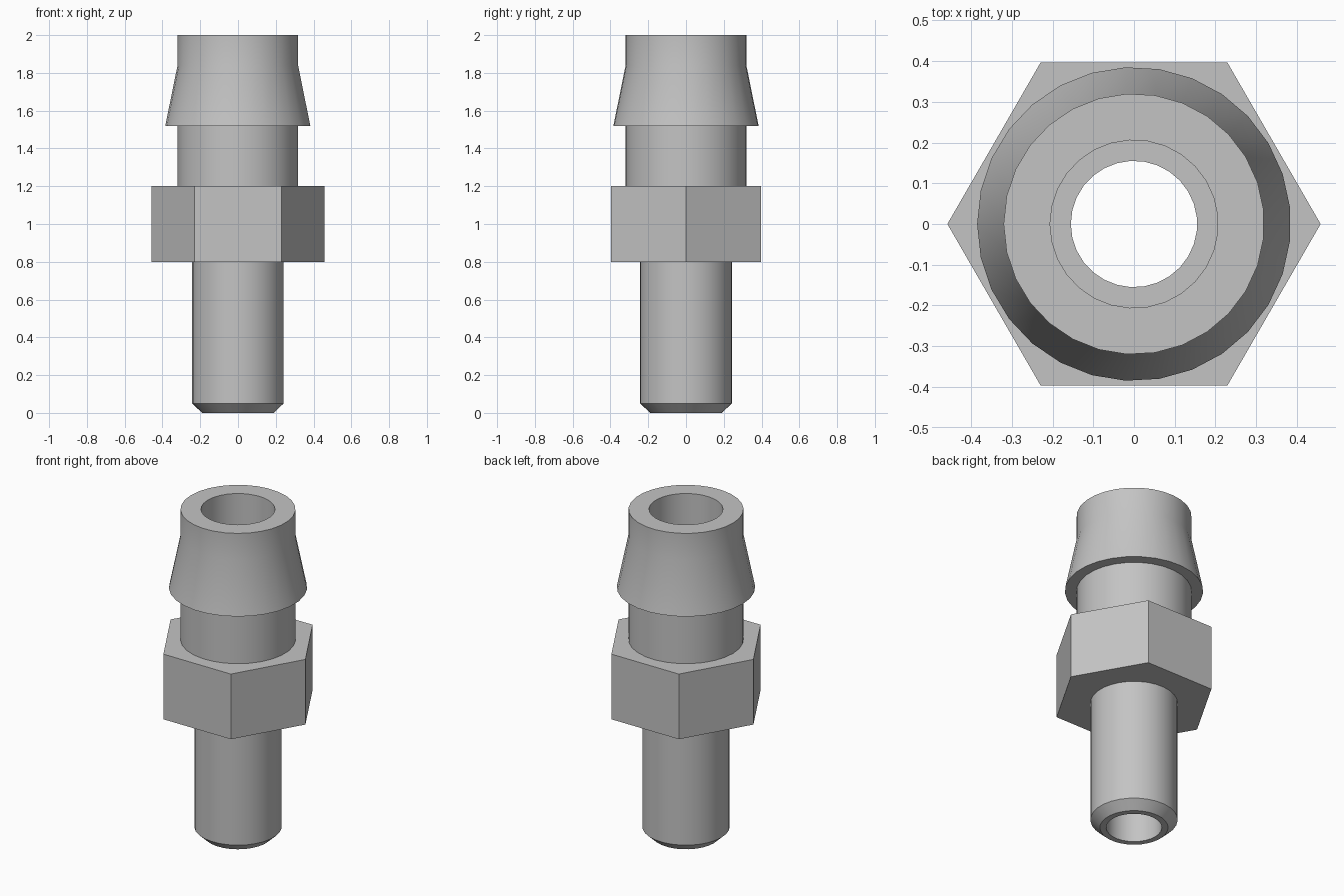
import bpy, bmesh, math

SIDES = 29          # facets of every round section
HEX_RADIUS = 0.458  # corner radius of the wrench collar

old = bpy.data.objects.get("Cube")
if old:
    bpy.data.objects.remove(old, do_unlink=True)

metal = bpy.data.materials.new("grey metal")
metal.use_nodes = True
metal.diffuse_color = (0.55, 0.55, 0.55, 1)
metal.node_tree.nodes["Principled BSDF"].inputs["Base Color"].default_value = (0.55, 0.55, 0.55, 1)


def lathe(name, profile, sides, start=math.pi):
    """Solid of revolution with capped ends from (radius, height) points."""
    bm = bmesh.new()
    rings = []
    for r, z in profile:
        angles = [start + math.tau * i / sides for i in range(sides)]
        rings.append([bm.verts.new((r * math.cos(a), r * math.sin(a), z)) for a in angles])
    for low, high in zip(rings, rings[1:]):
        for i in range(sides):
            j = (i + 1) % sides
            bm.faces.new((low[i], low[j], high[j], high[i]))
    bm.faces.new(rings[0][::-1])
    bm.faces.new(rings[-1])
    mesh = bpy.data.meshes.new(name)
    bm.to_mesh(mesh)
    bm.free()
    mesh.materials.append(metal)
    obj = bpy.data.objects.new(name, mesh)
    bpy.context.collection.objects.link(obj)
    return obj


def combine(target, other, operation):
    """Apply a boolean and discard the helper solid."""
    mod = target.modifiers.new(operation, "BOOLEAN")
    mod.operation = operation
    mod.solver = "EXACT"
    mod.object = other
    bpy.context.view_layer.objects.active = target
    bpy.ops.object.modifier_apply(modifier=mod.name)
    bpy.data.objects.remove(other, do_unlink=True)


# Chamfered stem, neck and flared hose barb
fitting = lathe("hose_fitting", [
    (0.19, 0), (0.243, 0.05), (0.243, 1.0), (0.32, 1.0),
    (0.32, 1.52), (0.385, 1.52), (0.32, 1.84), (0.32, 2.0)], SIDES)

# Hexagonal wrench collar
collar = lathe("hex_collar", [(HEX_RADIUS, 0.8), (HEX_RADIUS, 1.2)], 6)
combine(fitting, collar, "UNION")

# Stepped through bore, wider at the hose end
bore = lathe("bore_cutter", [(0.155, -0.1), (0.155, 1.0), (0.206, 1.0), (0.206, 2.1)], SIDES)
bore.hide_render = True
combine(fitting, bore, "DIFFERENCE")

# Smooth round walls with crisp edges
bpy.ops.object.select_all(action="DESELECT")
fitting.select_set(True)
bpy.context.view_layer.objects.active = fitting
bpy.ops.object.shade_smooth_by_angle(angle=math.radians(30))
